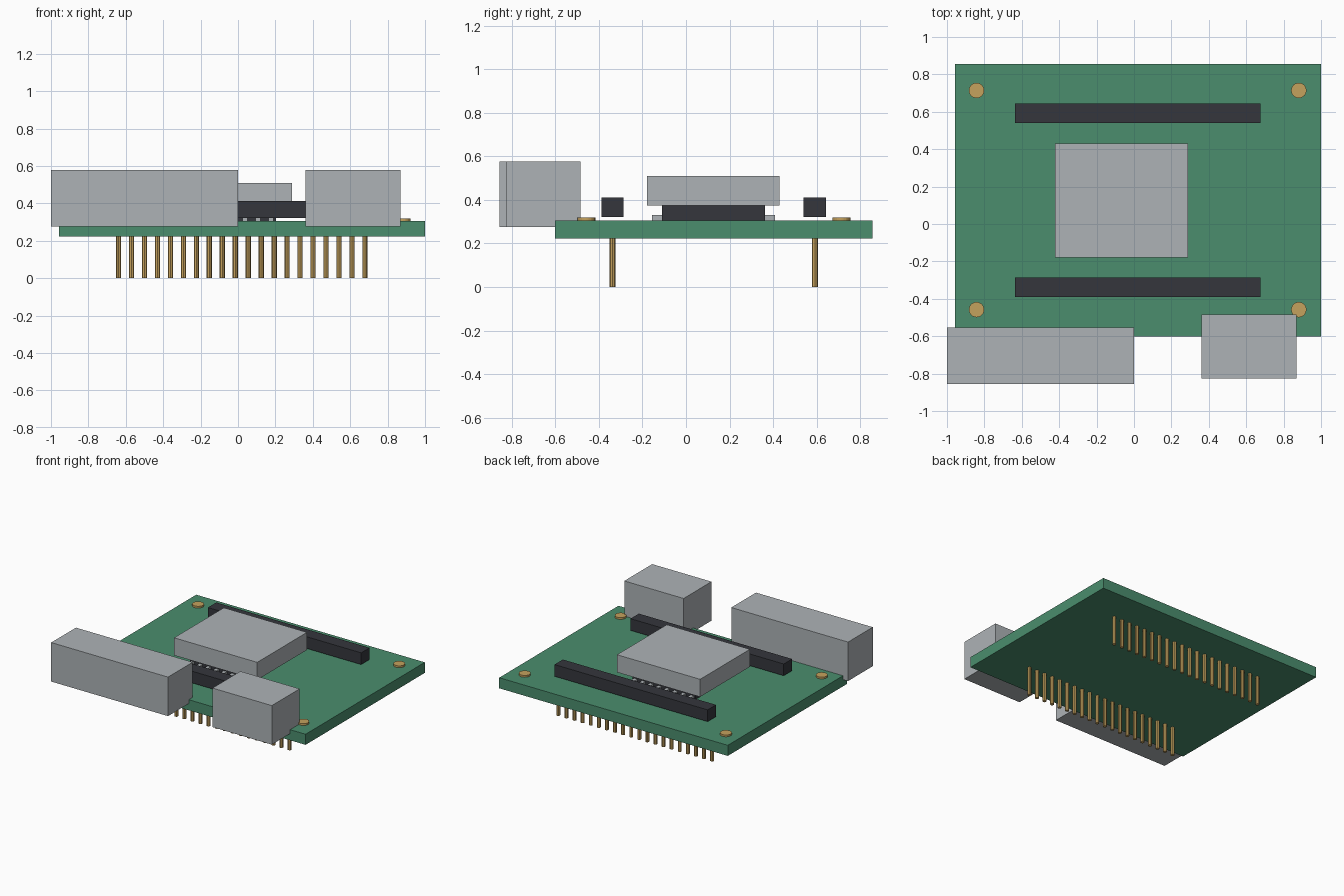
import bpy
import bmesh
from mathutils import Matrix, Vector

cube = bpy.data.objects.get("Cube")
if cube:
    bpy.data.objects.remove(cube, do_unlink=True)


def material(name, rgb):
    m = bpy.data.materials.new(name)
    m.use_nodes = True
    m.diffuse_color = (*rgb, 1)
    m.node_tree.nodes["Principled BSDF"].inputs["Base Color"].default_value = (*rgb, 1)
    return m


GREEN = material("board green", (0.07, 0.27, 0.155))
GREY = material("metal grey", (0.42, 0.45, 0.47))
DARK = material("dark plastic", (0.035, 0.037, 0.046))
GOLD = material("gold", (0.56, 0.36, 0.11))


def finish(name, bm, mat):
    mesh = bpy.data.meshes.new(name)
    bm.to_mesh(mesh)
    bm.free()
    mesh.materials.append(mat)
    obj = bpy.data.objects.new(name, mesh)
    bpy.context.collection.objects.link(obj)
    return obj


def add_box(bm, lo, hi):
    lo, hi = Vector(lo), Vector(hi)
    place = Matrix.Translation((lo + hi) / 2) @ Matrix.Diagonal((*(hi - lo), 1))
    bmesh.ops.create_cube(bm, size=1, matrix=place)


def add_cylinder(bm, x, y, z0, z1, radius, sides):
    bmesh.ops.create_cone(bm, cap_ends=True, segments=sides, radius1=radius, radius2=radius,
                          depth=z1 - z0, matrix=Matrix.Translation((x, y, (z0 + z1) / 2)))


def box(name, lo, hi, mat):
    bm = bmesh.new()
    add_box(bm, lo, hi)
    return finish(name, bm, mat)


BOTTOM, TOP = 0.223, 0.305
PITCH = 0.0693
CHIP_X = -0.066

# Circuit board
box("circuit_board", (-0.957, -0.602, BOTTOM), (1, 0.856, TOP), GREEN)

# Port housings overhanging the front edge
box("wide_port", (-1, -0.856, 0.275), (0, -0.554, 0.577), GREY)
box("small_port", (0.36, -0.826, 0.275), (0.868, -0.485, 0.577), GREY)

# Chip with a heat sink block
box("chip_body", (CHIP_X - 0.27, -0.11, TOP), (CHIP_X + 0.27, 0.364, 0.375), DARK)
box("heat_sink", (-0.422, -0.179, 0.374), (0.29, 0.43, 0.51), GREY)

# Chip legs along front and back edges
legs = bmesh.new()
for i in range(8):
    x = CHIP_X + (i - 3.5) * PITCH
    for y0, y1 in ((-0.156, -0.108), (0.362, 0.408)):
        add_box(legs, (x - 0.014, y0, TOP), (x + 0.014, y1, 0.33))
finish("chip_legs", legs, GREY)

# Header strips above the board and their pins below
for side, y in (("front", -0.338), ("back", 0.592)):
    box(side + "_header", (-0.636, y - 0.051, 0.321), (0.676, y + 0.051, 0.412), DARK)
    pins = bmesh.new()
    for i in range(20):
        add_cylinder(pins, 0.02 + (i - 9.5) * PITCH, y, 0, BOTTOM + 0.01, 0.014, 8)
    finish(side + "_pins", pins, GOLD)

# Raised corner pads
pads = bmesh.new()
for x in (-0.842, 0.881):
    for y in (-0.458, 0.714):
        add_cylinder(pads, x, y, TOP - 0.005, 0.319, 0.041, 24)
finish("corner_pads", pads, GOLD)
